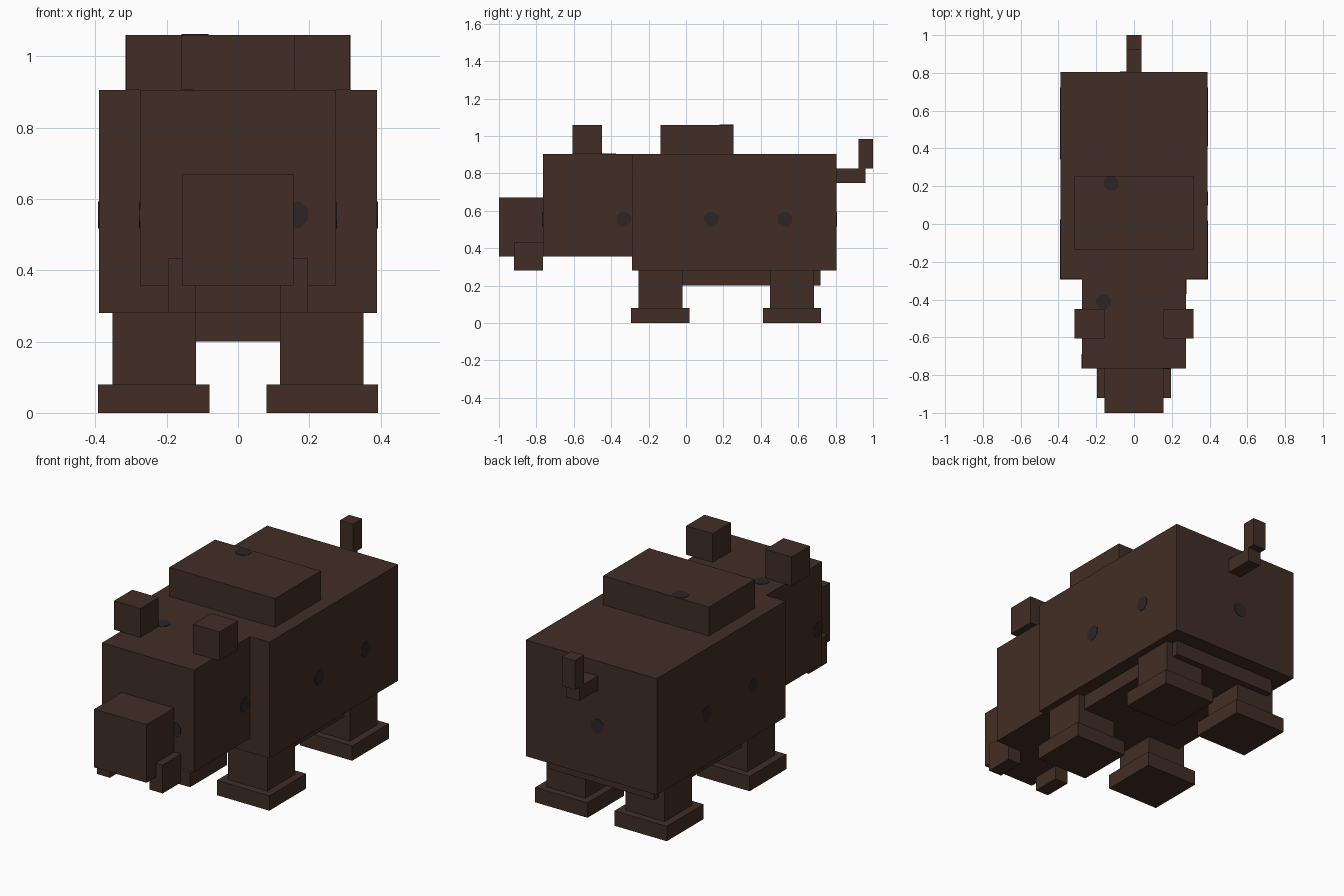
import bpy
import bmesh
from mathutils import Matrix, Vector

cube = bpy.data.objects.get("Cube")
if cube:
    bpy.data.objects.remove(cube, do_unlink=True)


def make_material(name, rgb):
    mat = bpy.data.materials.new(name)
    mat.use_nodes = True
    color = (*rgb, 1.0)
    mat.diffuse_color = color
    for node in mat.node_tree.nodes:
        if node.type == 'BSDF_PRINCIPLED':
            node.inputs["Base Color"].default_value = color
            node.inputs["Roughness"].default_value = 0.9
    return mat


brown = make_material("dark_brown_hide", (0.053, 0.027, 0.018))
charcoal = make_material("charcoal_spot", (0.025, 0.018, 0.019))


def finish(name, bm, mat):
    mesh = bpy.data.meshes.new(name)
    bm.to_mesh(mesh)
    bm.free()
    mesh.materials.append(mat)
    obj = bpy.data.objects.new(name, mesh)
    bpy.context.collection.objects.link(obj)
    return obj


def box(name, x, y, z):
    """Box from its (low, high) extent on each axis."""
    bm = bmesh.new()
    size = [b - a for a, b in (x, y, z)]
    center = Vector([(a + b) / 2 for a, b in (x, y, z)])
    bmesh.ops.create_cube(bm, size=1, matrix=Matrix.Translation(center) @ Matrix.Diagonal((*size, 1)))
    return finish(name, bm, brown)


def pair(name, x, y, z):
    """Mirrored boxes on the left (+x) and right (-x)."""
    box("left_" + name, x, y, z)
    box("right_" + name, (-x[1], -x[0]), y, z)


def spot(name, center, normal):
    """Thin eight-sided plate lying on a face."""
    bm = bmesh.new()
    turn = Vector(normal).to_track_quat('Z', 'Y').to_matrix().to_4x4()
    tilt = Matrix.Rotation(0.3927, 4, 'Z')
    bmesh.ops.create_cone(bm, cap_ends=True, segments=8, radius1=0.041, radius2=0.041, depth=0.004,
                          matrix=Matrix.Translation(center) @ turn @ tilt)
    finish(name, bm, charcoal)


# Trunk
box("body", (-0.39, 0.39), (-0.29, 0.805), (0.28, 0.905))
box("back_hump", (-0.315, 0.315), (-0.135, 0.255), (0.905, 1.06))
box("belly", (-0.315, 0.315), (-0.21, 0.72), (0.2, 0.28))

# Head
box("head", (-0.275, 0.275), (-0.765, -0.29), (0.357, 0.905))
box("snout", (-0.156, 0.156), (-1.0, -0.765), (0.357, 0.67))
pair("ear", (0.157, 0.314), (-0.606, -0.45), (0.905, 1.06))
pair("tusk", (0.118, 0.196), (-0.92, -0.765), (0.28, 0.433))

# Legs and feet
for place, y in (("front", -0.137), ("back", 0.567)):
    pair(place + "_leg", (0.118, 0.352), (y - 0.117, y + 0.117), (0.08, 0.28))
    pair(place + "_foot", (0.08, 0.392), (y - 0.156, y + 0.156), (0, 0.08))

# Tail
box("tail_base", (-0.039, 0.039), (0.805, 0.96), (0.75, 0.826))
box("tail_tip", (-0.039, 0.039), (0.922, 1.0), (0.826, 0.983))

# Hide spots
level = 0.555
for i, y in enumerate((0.135, 0.53)):
    spot(f"left_body_spot_{i}", (0.39, y, level), (1, 0, 0))
    spot(f"right_body_spot_{i}", (-0.39, y - 0.15, level), (-1, 0, 0))
spot("left_head_spot", (0.275, -0.333, level), (1, 0, 0))
spot("right_head_spot", (-0.275, -0.727, level), (-1, 0, 0))
spot("face_spot", (0.158, -0.765, level), (0, -1, 0))
spot("rump_spot", (-0.035, 0.805, level), (0, 1, 0))
spot("hump_spot", (-0.12, 0.216, 1.06), (0, 0, 1))
spot("crown_spot", (-0.162, -0.411, 0.905), (0, 0, 1))
